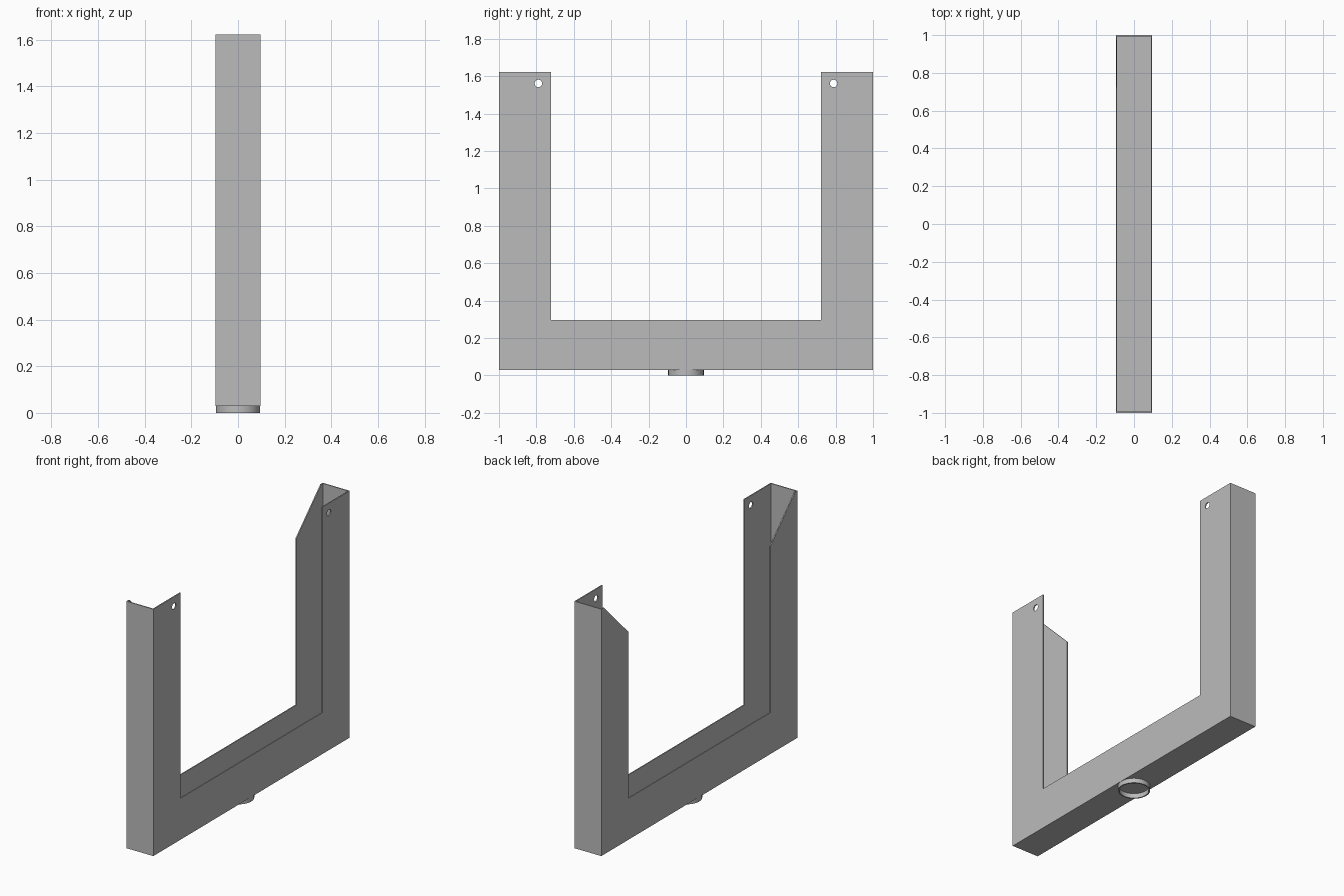
import bpy, bmesh, math

if "Cube" in bpy.data.objects:
    bpy.data.objects.remove(bpy.data.objects["Cube"])

W = 0.096                      # half width of the channel
T = 0.007                      # sheet thickness
BOTTOM, TOP = 0.03, 1.622      # heights of the folded sheet
INNER_Y, INNER_Z = 0.723, 0.297

steel = bpy.data.materials.new("plain grey metal")
steel.diffuse_color = (0.5, 0.5, 0.5, 1)
steel.use_nodes = True
steel.node_tree.nodes["Principled BSDF"].inputs["Base Color"].default_value = steel.diffuse_color


def add_object(name, bm):
    mesh = bpy.data.meshes.new(name)
    bm.to_mesh(mesh)
    bm.free()
    mesh.materials.append(steel)
    obj = bpy.data.objects.new(name, mesh)
    bpy.context.collection.objects.link(obj)
    return obj


# Folded U-shaped channel: two U plates joined by the outer walls and floor
bm = bmesh.new()


def u_plate(x, arm_tip):
    """arm_tip: inner outline of the +y arm, from outer top corner downwards."""
    half = [(1, BOTTOM), (1, TOP)] + arm_tip + [(INNER_Y, INNER_Z)]
    outline = half + [(-y, z) for y, z in reversed(half)]
    verts = [bm.verts.new((x, y, z)) for y, z in outline]
    bm.faces.new(verts)
    # outer corners: top +y, bottom +y, bottom -y, top -y
    return [verts[1], verts[0], verts[-1], verts[-2]]


right = u_plate(W, [(INNER_Y, TOP)])
left = u_plate(-W, [(0.975, TOP), (INNER_Y, TOP - 0.252)])   # bevelled tips
for i in range(3):
    bm.faces.new((right[i], right[i + 1], left[i + 1], left[i]))
bmesh.ops.recalc_face_normals(bm, faces=bm.faces)
bm.faces.ensure_lookup_table()
if bm.faces[0].normal.x < 0:
    bmesh.ops.reverse_faces(bm, faces=bm.faces)
bracket = add_object("u_channel_bracket", bm)
sheet = bracket.modifiers.new("sheet thickness", 'SOLIDIFY')
sheet.thickness = T
sheet.offset = -1
sheet.use_even_offset = True

# Bolt holes near the arm tips of the right plate
for side in (-1, 1):
    bpy.ops.mesh.primitive_cylinder_add(
        vertices=32, radius=0.02, depth=0.06,
        location=(W, side * 0.789, 1.561), rotation=(0, math.pi / 2, 0))
    cutter = bpy.context.object
    cutter.name = "bolt_hole_cutter"
    cutter.hide_render = True
    cutter.hide_set(True)
    hole = bracket.modifiers.new("bolt hole", 'BOOLEAN')
    hole.operation = 'DIFFERENCE'
    hole.solver = 'EXACT'
    hole.object = cutter

# Short open collar under the floor
bm = bmesh.new()
N = 64
rings = []
for r, z in ((0.095, 0), (0.095, BOTTOM + T / 2), (0.087, BOTTOM + T / 2), (0.087, 0)):
    rings.append([bm.verts.new((r * math.cos(2 * math.pi * k / N),
                                r * math.sin(2 * math.pi * k / N), z)) for k in range(N)])
for a in range(4):
    p, q = rings[a], rings[(a + 1) % 4]
    for k in range(N):
        j = (k + 1) % N
        bm.faces.new((p[k], p[j], q[j], q[k]))
bmesh.ops.recalc_face_normals(bm, faces=bm.faces)
collar = add_object("base_collar", bm)
bpy.ops.object.select_all(action='DESELECT')
collar.select_set(True)
bpy.context.view_layer.objects.active = collar
bpy.ops.object.shade_smooth_by_angle(angle=math.radians(30))
